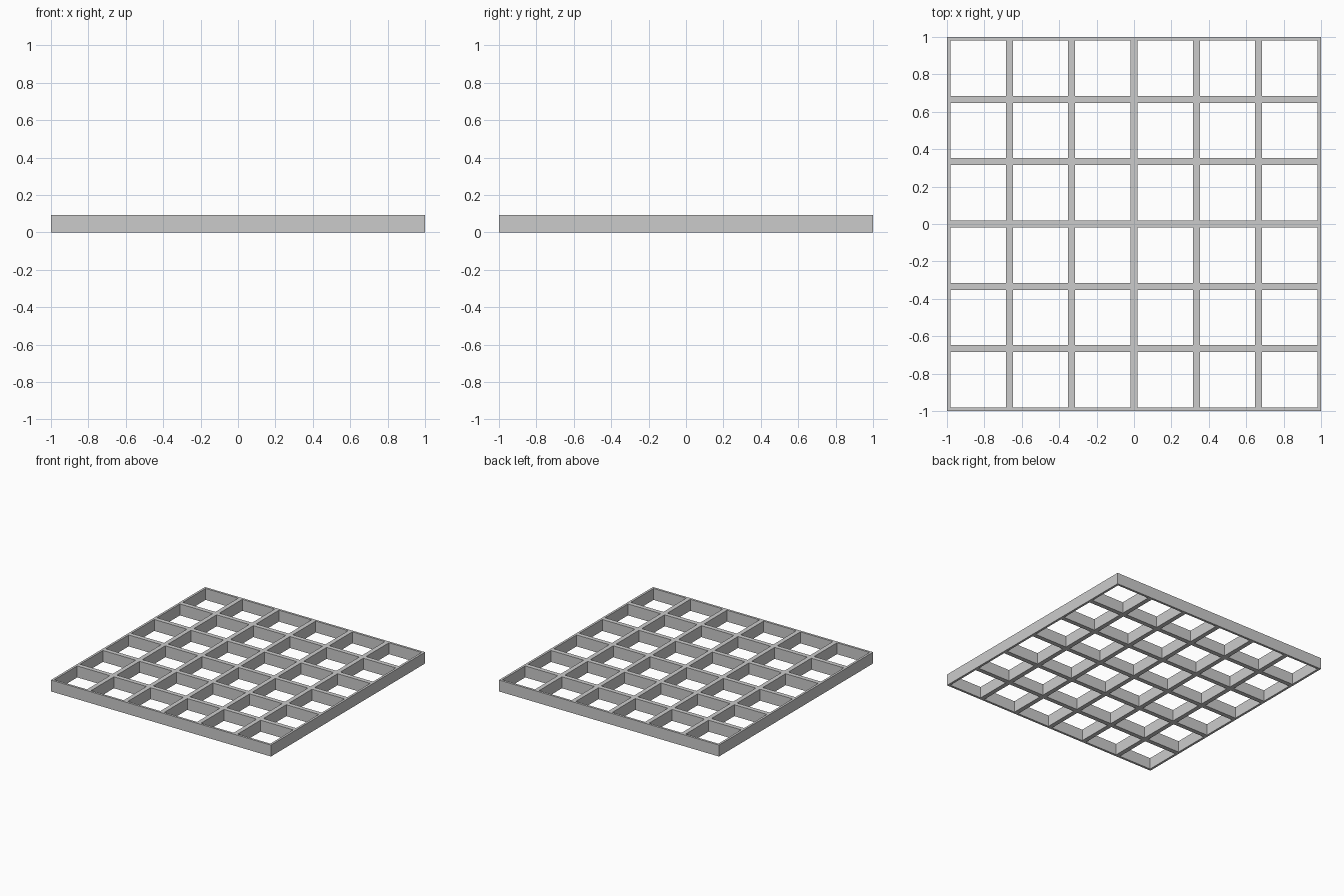
import bpy, bmesh

if "Cube" in bpy.data.objects:
    bpy.data.objects.remove(bpy.data.objects["Cube"])

CELLS, WALL, HEIGHT = 6, 0.0185, 0.094
PITCH = 2 / CELLS

# grid lines: outer rim, then both sides of every opening
lines = [-1.0]
for i in range(CELLS):
    left = -1 + i * PITCH
    lines += [left + WALL, left + PITCH - WALL]
lines.append(1.0)
n = len(lines)

bm = bmesh.new()
verts = [[bm.verts.new((x, y, 0)) for y in lines] for x in lines]

# flat lattice: skip the quads that are openings
for i in range(n - 1):
    for j in range(n - 1):
        if i % 2 and j % 2:
            continue
        bm.faces.new((verts[i][j], verts[i + 1][j],
                      verts[i + 1][j + 1], verts[i][j + 1]))

# raise the lattice to full thickness
ext = bmesh.ops.extrude_face_region(bm, geom=bm.faces[:], use_keep_orig=True)
top = [g for g in ext["geom"] if isinstance(g, bmesh.types.BMVert)]
bmesh.ops.translate(bm, verts=top, vec=(0, 0, HEIGHT))
bmesh.ops.recalc_face_normals(bm, faces=bm.faces[:])

mesh = bpy.data.meshes.new("floor_grate")
bm.to_mesh(mesh)
bm.free()
grate = bpy.data.objects.new("floor_grate", mesh)
bpy.context.collection.objects.link(grate)
